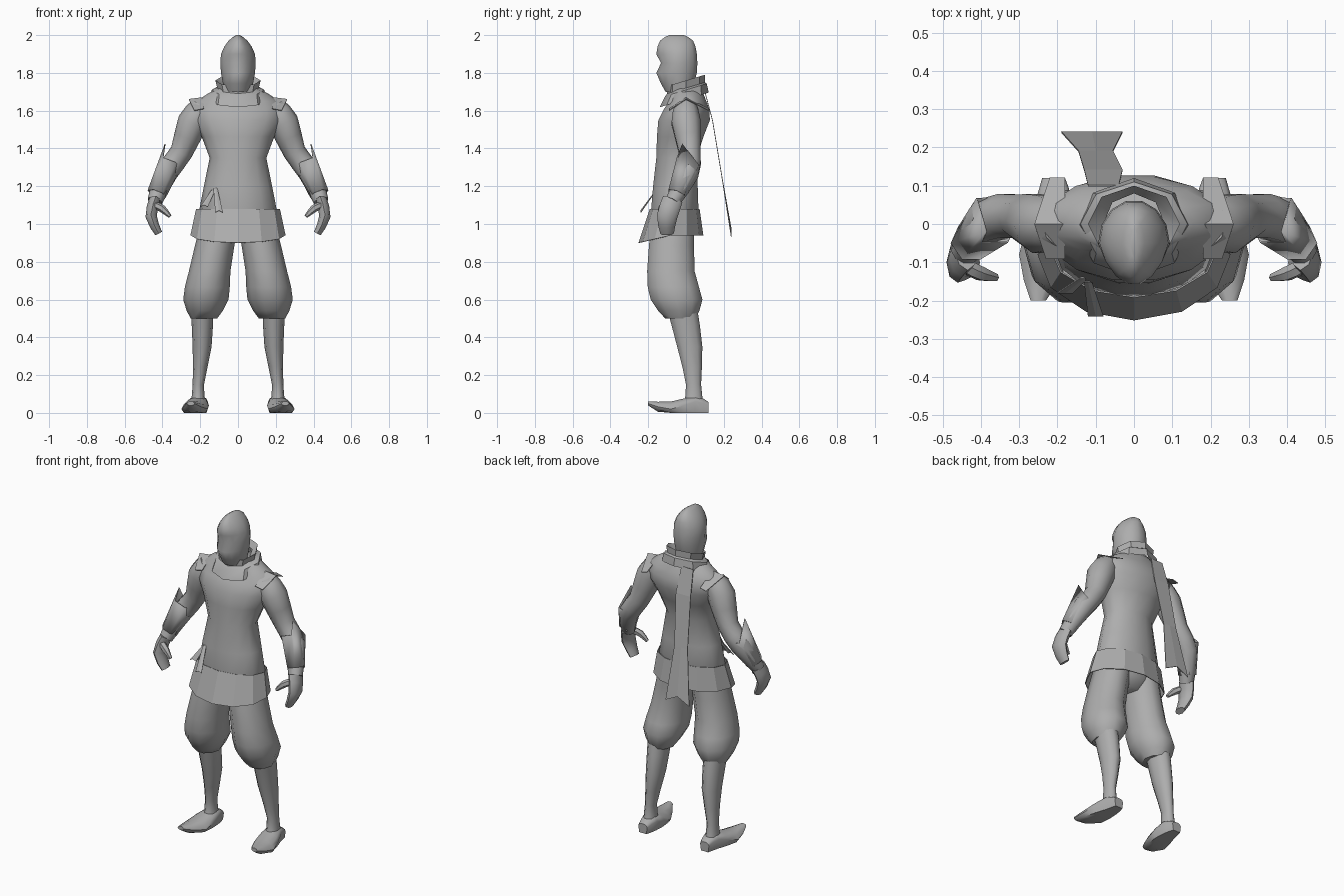
import bpy, bmesh, math
from mathutils import Vector

cube = bpy.data.objects.get("Cube")
if cube:
    bpy.data.objects.remove(cube, do_unlink=True)

X, Y, Z = Vector((1, 0, 0)), Vector((0, 1, 0)), Vector((0, 0, 1))

grey_value = .42
grey = bpy.data.materials.new("plain grey")
grey.use_nodes = True
grey.diffuse_color = (grey_value, grey_value, grey_value, 1)
grey.node_tree.nodes["Principled BSDF"].inputs["Base Color"].default_value = grey.diffuse_color


def finish(name, bm, angle, mirror):
    """Turn a bmesh into a shaded object, mirrored across x if asked."""
    bmesh.ops.recalc_face_normals(bm, faces=bm.faces)
    mesh = bpy.data.meshes.new(name)
    bm.to_mesh(mesh)
    bm.free()
    mesh.materials.append(grey)
    obj = bpy.data.objects.new(name, mesh)
    bpy.context.collection.objects.link(obj)
    if angle:
        mesh.shade_smooth()
        mesh.set_sharp_from_angle(angle=math.radians(angle))
    if mirror:
        modifier = obj.modifiers.new("mirror", "MIRROR")
        modifier.use_mirror_merge = False
    return obj


def thicken(obj):
    modifier = obj.modifiers.new("cloth", "SOLIDIFY")
    modifier.thickness = .004
    modifier.offset = 0


def add_middles(rings):
    """Put one smoothly curved ring between each pair of rings."""
    result = [rings[0]]
    last = len(rings) - 1
    for i in range(last):
        before, after = rings[max(i - 1, 0)], rings[min(i + 2, last)]
        here, there = rings[i], rings[i + 1]
        result.append([(9 * (b + c) - a - d) / 16
                       for a, b, c, d in zip(before, here, there, after)])
        result.append(there)
    return result


def loft(name, rings, axes=(X, Y), sides=12, angle=50, mirror=False, closed=True, warp=None):
    """Skin elliptical rings (x, y, z, radius, radius); without axes they follow the path."""
    if closed:
        rings = add_middles(rings)
    bm = bmesh.new()
    centres = [Vector(ring[:3]) for ring in rings]
    last = len(rings) - 1
    loops = []
    for i, (*_, radius_u, radius_v) in enumerate(rings):
        if axes:
            u, v = axes
        else:
            along = (centres[min(i + 1, last)] - centres[max(i - 1, 0)]).normalized()
            u = Y.cross(along).normalized()
            v = along.cross(u)
        loop = []
        for k in range(sides):
            turn = math.tau * k / sides
            point = centres[i] + u * radius_u * math.cos(turn) + v * radius_v * math.sin(turn)
            if warp:
                warp(point, turn, i)
            loop.append(bm.verts.new(point))
        loops.append(loop)
    for lower, upper in zip(loops, loops[1:]):
        for k in range(sides):
            j = (k + 1) % sides
            bm.faces.new((lower[k], lower[j], upper[j], upper[k]))
    if closed:
        bm.faces.new(loops[0])
        bm.faces.new(loops[-1])
    return finish(name, bm, angle, mirror)


def body(name, rows, **options):
    """Centred part from rows of height, y, half width and half depth."""
    return loft(name, [(0, y, z, wide, deep) for z, y, wide, deep in rows], **options)


def limbs(name, path, depth=1, **options):
    """Mirrored pair from points with a width; depth is the ratio to that width."""
    return loft(name, [(*point, r, r * depth) for *point, r in path], mirror=True, **options)


def sheet(name, rows, mirror=False):
    """Thin cloth skinned over rows of points."""
    bm = bmesh.new()
    grid = [[bm.verts.new(point) for point in row] for row in rows]
    for row, following in zip(grid, grid[1:]):
        for k in range(len(row) - 1):
            bm.faces.new((row[k], row[k + 1], following[k + 1], following[k]))
    thicken(finish(name, bm, 0, mirror))


def ribbon(name, path):
    """Cloth strip from points with a width, ending in a notch."""
    rows = [[(x + side * width / 2, y, z) for side in (-1, 0, 1)] for x, y, z, width in path]
    x, y, z = rows[-1][1]
    rows[-1][1] = (x, y, z + path[-1][-1] / 4)
    sheet(name, rows)


# Tunic from crotch to neck
body("tunic", [(.9, -.08, .1, .08), (1.05, -.06, .21, .13), (1.35, -.05, .15, .11),
               (1.55, -.01, .24, .14), (1.65, .01, .22, .1), (1.72, 0, .1, .08)],
     sides=14, angle=60)


# Flared skirt, hanging lower in front
def hang(point, turn, i):
    if i:
        point.z += .04 * min(0, math.sin(turn))


thicken(body("skirt", [(1.08, -.06, .22, .13), (.94, -.08, .25, .17)],
             angle=0, closed=False, warp=hang))


# Hood with a narrowed face and a dent at the eyes
def shape_face(point, turn, i):
    front = max(0, -math.sin(turn))
    point.x *= 1 - front / 5
    if abs(point.z - 1.85) < .02:
        point.y += .03 * front


body("hood", [(1.7, -.04, .07, .07), (1.8, -.05, .09, .11), (1.9, -.05, .09, .11),
              (1.97, -.05, .05, .09), (2, -.05, .01, .04)],
     sides=14, warp=shape_face)


# Neck scarf, tilted down to the front
def tilt(point, turn, i):
    point.z += .3 * point.y


body("neck_scarf", [(1.66, -.01, .15, .13), (1.71, 0, .14, .11), (1.72, 0, .11, .1),
                    (1.76, 0, .12, .1), (1.73, 0, .08, .08)],
     sides=8, angle=35, closed=False, warp=tilt)

# Long scarf end down the back
ribbon("scarf_tail", [(-.08, .1, 1.7, .08), (-.08, .14, 1.55, .1),
                      (-.1, .19, 1.25, .09), (-.11, .24, .93, .16)])

# Belt knot ends
ribbon("belt_end_long", [(-.12, -.15, 1.19, .02), (-.1, -.24, 1.06, .04)])
ribbon("belt_end_short", [(-.13, -.14, 1.18, .02), (-.18, -.18, 1.09, .04)])

# Flared shoulder edges of the tunic
sheet("shoulder_flaps", [[(.18, y, z + .01), (.26 - abs(y) / 3, y, z)]
                         for y, z in ((-.09, 1.6), (0, 1.66), (.12, 1.6))], mirror=True)

# Arms with cupped hands
limbs("arms", [(.19, 0, 1.62, .06), (.24, 0, 1.54, .08), (.3, .02, 1.38, .06),
               (.38, .01, 1.27, .06), (.44, -.07, 1.12, .04)], axes=None, sides=10)
limbs("hands", [(.44, -.07, 1.13, .03), (.46, -.1, 1.04, .03), (.42, -.1, .95, .02)],
      depth=1.8, axes=None, sides=8)
limbs("thumbs", [(.44, -.11, 1.1, .02), (.4, -.13, 1.08, .02), (.36, -.14, 1.04, .01)],
      axes=None, sides=6)


# Forearm cuffs with one raised point on the outside
def raise_point(point, turn, i):
    if i == 0 and math.cos(turn) < -.9:
        point += Vector((-.05, -.03, .08))


thicken(limbs("forearm_cuffs", [(.37, .01, 1.32, .07), (.43, -.05, 1.16, .05)],
              axes=None, sides=6, closed=False, warp=raise_point))

# Baggy trousers gathered below the knee
limbs("trousers", [(.1, -.07, 1, .1), (.15, -.08, .75, .11), (.17, -.05, .6, .12),
                   (.18, -.03, .5, .07)], depth=1.2, sides=10)

# Lower legs
limbs("lower_legs", [(.19, -.02, .55, .06), (.19, .02, .35, .05), (.21, .04, .15, .03),
                     (.21, .04, .05, .04)], depth=1.4, sides=10)


# Shoes with flat soles and upturned toes
def flatten_sole(point, turn, i):
    if math.sin(turn) < -.1 and i < 5:
        point.z = 0


limbs("shoes", [(.21, .12, .04, .03), (.21, .05, .06, .05), (.23, -.08, .02, .07),
                (.25, -.2, .05, .02)], depth=.6, axes=(X, Z), sides=10, warp=flatten_sole)
